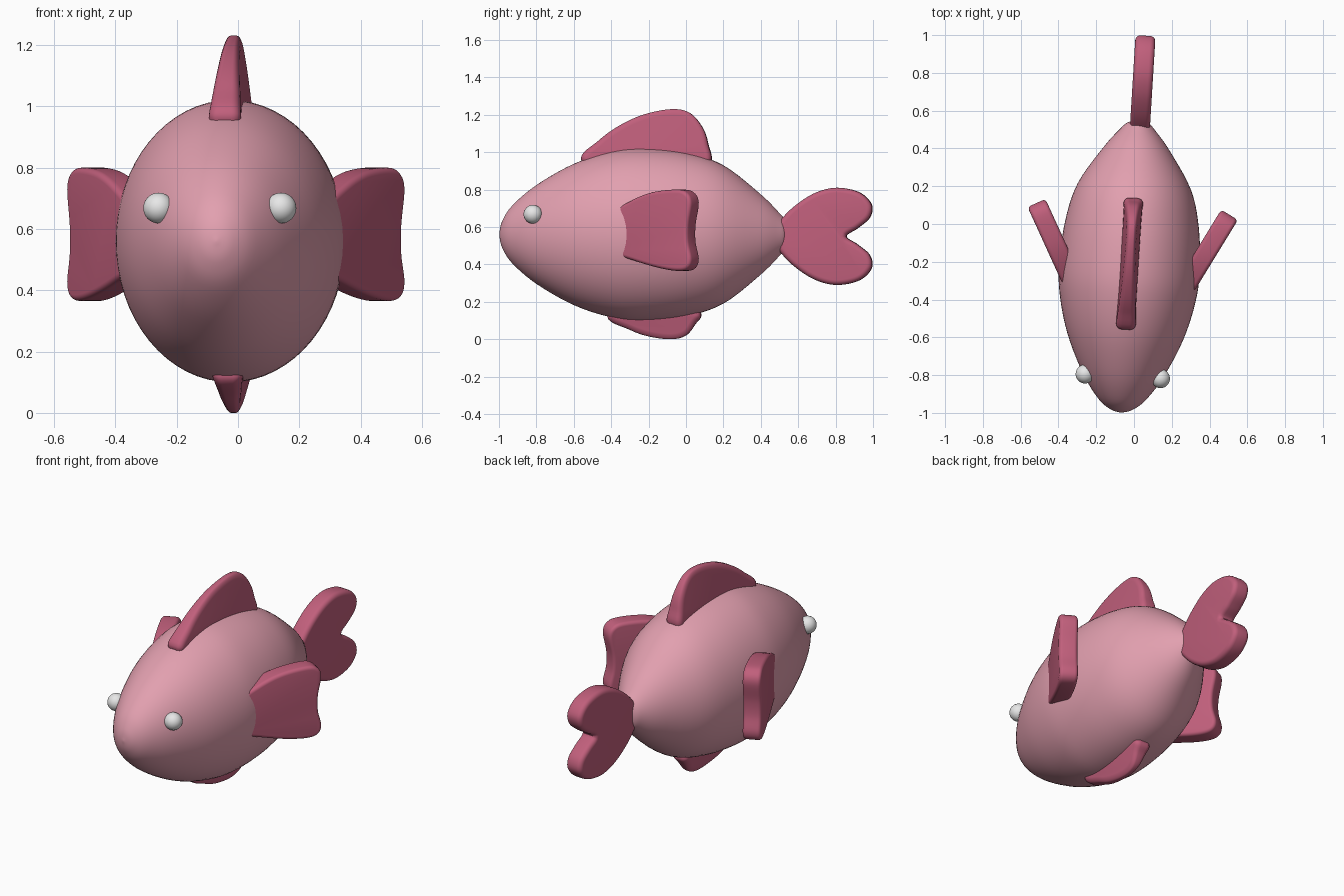
import bpy, bmesh, math
from mathutils import Matrix, Vector

if "Cube" in bpy.data.objects:
    bpy.data.objects.remove(bpy.data.objects["Cube"])


def material(name, rgb):
    m = bpy.data.materials.new(name)
    m.use_nodes = True
    m.diffuse_color = (*rgb, 1)
    m.node_tree.nodes["Principled BSDF"].inputs["Base Color"].default_value = (*rgb, 1)
    return m


body_pink = material("body pink", (0.76, 0.35, 0.43))
fin_pink = material("fin rose", (0.53, 0.115, 0.20))
eye_white = material("eye white", (0.8, 0.8, 0.8))

# The whole fish is turned slightly about the vertical axis
FISH = Matrix.Translation((-0.01, 0, 0)) @ Matrix.Rotation(math.radians(-3.5), 4, 'Z')


def smooth_path(points, steps, closed):
    """Catmull-Rom curve through the points."""
    pts = [Vector(p) for p in points]
    n = len(pts)
    pick = (lambda i: pts[i % n]) if closed else (lambda i: pts[max(0, min(n - 1, i))])
    out = []
    for i in range(n if closed else n - 1):
        a, b, c, d = (pick(i + k) for k in (-1, 0, 1, 2))
        for s in range(steps):
            t = s / steps
            out.append(0.5 * (2 * b + (c - a) * t + (2 * a - 5 * b + 4 * c - d) * t**2
                              + (3 * b - a - 3 * c + d) * t**3))
    return out if closed else out + [pts[-1]]


def finish(bm, name, mat, matrix):
    bmesh.ops.recalc_face_normals(bm, faces=bm.faces[:])
    mesh = bpy.data.meshes.new(name)
    bm.to_mesh(mesh)
    bm.free()
    mesh.transform(FISH @ matrix)
    mesh.materials.append(mat)
    obj = bpy.data.objects.new(name, mesh)
    bpy.context.collection.objects.link(obj)
    bpy.ops.object.select_all(action='DESELECT')
    obj.select_set(True)
    bpy.context.view_layer.objects.active = obj
    bpy.ops.object.shade_smooth_by_angle(angle=math.radians(40))
    return obj


def loft(name, rings, mat, matrix=Matrix()):
    """Skin a row of closed rings and cap both ends."""
    bm = bmesh.new()
    loops = [[bm.verts.new(co) for co in ring] for ring in rings]
    for lo, hi in zip(loops, loops[1:]):
        for i in range(len(lo)):
            j = (i + 1) % len(lo)
            bm.faces.new((lo[i], lo[j], hi[j], hi[i]))
    bm.faces.new(loops[0])
    bm.faces.new(loops[-1])
    return finish(bm, name, mat, matrix)


def fin(name, outline, half, bevel, matrix=Matrix(), taper=lambda z: 1.0):
    """Rounded plate whose (y, z) outline is given, with thickness along x."""
    path = smooth_path(outline, 6, True)
    n = len(path)
    area = sum(path[i - 1].cross(path[i]) for i in range(n))
    side = 1 if area > 0 else -1
    normals = []
    for i in range(n):
        t = (path[(i + 1) % n] - path[i - 1]).normalized()
        normals.append(Vector((-t.y, t.x)) * side)
    steps = 5
    profile = []
    for k in range(steps + 1):
        a = math.pi / 2 * k / steps
        profile.append((bevel * (1 - math.sin(a)), half - bevel + bevel * math.cos(a)))
    profile += [(inset, -x) for inset, x in reversed(profile)]
    rings = []
    for inset, x in profile:
        flat = [p + m * inset for p, m in zip(path, normals)]
        rings.append([(x * taper(p.y), p.x, p.y) for p in flat])
    return loft(name, rings, fin_pink, matrix)


# Body: an oval lathe along y, narrower than it is tall
MID = 0.56
side_profile = [(-1.0, 0.004), (-0.985, 0.07), (-0.93, 0.155), (-0.8, 0.265), (-0.6, 0.378),
                (-0.4, 0.443), (-0.23, 0.46), (0, 0.437), (0.2, 0.37), (0.4, 0.215),
                (0.5, 0.115), (0.535, 0.07), (0.553, 0.004)]
body_rings = []
for p in smooth_path(side_profile, 5, False):
    angles = [math.tau * i / 64 for i in range(64)]
    body_rings.append([(0.81 * p.y * math.cos(a), p.x, MID + p.y * math.sin(a)) for a in angles])
loft("body", body_rings, body_pink)

# Tail: the upper lobe is mirrored to make the lower one
lobe = [(0.52, 0.10), (0.6, 0.175), (0.7, 0.235), (0.81, 0.26), (0.93, 0.235),
        (0.995, 0.17), (0.985, 0.1), (0.92, 0.043)]
tail = [(0.45, 0)] + lobe + [(0.86, 0)] + [(y, -z) for y, z in reversed(lobe)]
fin("tail_fin", tail, 0.053, 0.027, Matrix.Translation((0.01, 0, 0.55)))

# Top and bottom fins thin out towards their tips
dorsal = [(-0.56, 0.96), (-0.47, 1.06), (-0.36, 1.14), (-0.23, 1.2), (-0.08, 1.23),
          (0.02, 1.21), (0.09, 1.13), (0.12, 1.04), (0.13, 0.94), (0, 0.84), (-0.4, 0.84)]
fin("dorsal_fin", dorsal, 0.052, 0.03,
    taper=lambda z: min(1, 1 - 0.55 * (z - 0.98) / 0.25))

ventral = [(-0.42, 0.12), (-0.3, 0.05), (-0.2, 0.015), (-0.08, 0), (0, 0.02),
           (0.05, 0.08), (0.08, 0.14), (0, 0.25), (-0.3, 0.25)]
fin("ventral_fin", ventral, 0.05, 0.03,
    taper=lambda z: min(1, 0.4 + 0.5 * z / 0.1))

# Side fins and eyes, mirrored left and right
paddle = [(-0.5, 0.67), (-0.38, 0.74), (-0.25, 0.785), (-0.1, 0.8), (-0.03, 0.785),
          (0, 0.73), (-0.02, 0.61), (-0.02, 0.52), (0, 0.43), (-0.02, 0.38),
          (-0.08, 0.365), (-0.2, 0.38), (-0.36, 0.42), (-0.5, 0.47), (-0.53, 0.57)]
for label, s in (("left", 1), ("right", -1)):
    pose = Matrix.Translation((s * 0.512, 0.08, 0)) @ Matrix.Rotation(-s * math.radians(28), 4, 'Z')
    fin(label + "_side_fin", paddle, 0.052, 0.02, pose)
    bm = bmesh.new()
    bmesh.ops.create_uvsphere(bm, u_segments=32, v_segments=16, radius=0.05)
    finish(bm, label + "_eye", eye_white, Matrix.Translation((s * 0.2, -0.808, 0.668)))
